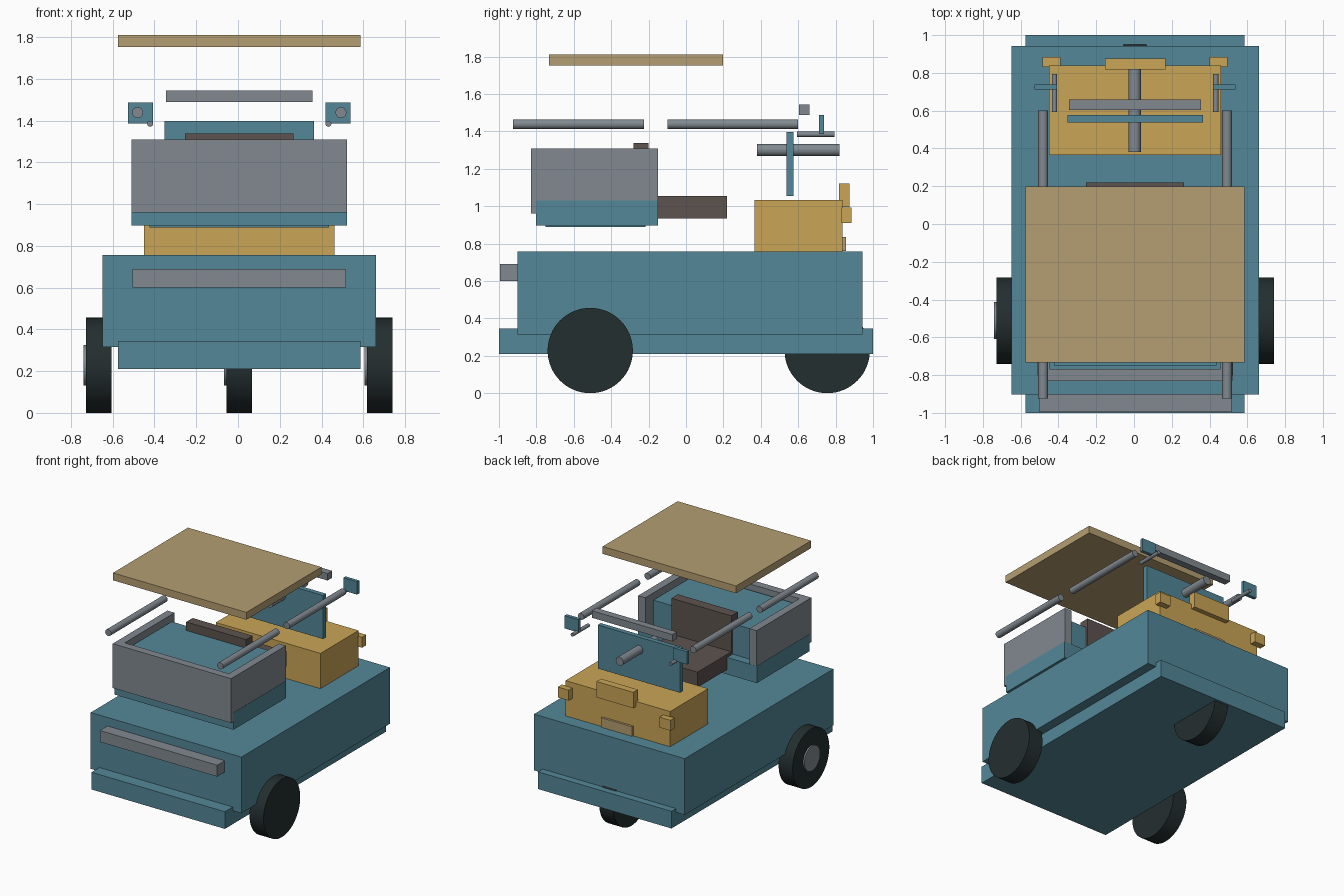
import bpy
import math

if "Cube" in bpy.data.objects:
    bpy.data.objects.remove(bpy.data.objects["Cube"])

CX = 0.006  # the vehicle's middle line (hubs stick out on one side only)


def material(name, r, g, b):
    def lin(c):
        c /= 255
        return c / 12.92 if c <= 0.04045 else ((c + 0.055) / 1.055) ** 2.4
    m = bpy.data.materials.new(name)
    m.diffuse_color = (lin(r), lin(g), lin(b), 1)
    m.use_nodes = True
    m.node_tree.nodes["Principled BSDF"].inputs["Base Color"].default_value = m.diffuse_color
    return m


BLUE = material("teal_blue", 83, 135, 152)
ORANGE = material("ochre", 202, 165, 86)
TAN = material("tan", 181, 158, 113)
GREY = material("grey", 129, 137, 144)
BLACK = material("tyre_black", 36, 46, 47)
BROWN = material("brown", 93, 83, 79)


def box(name, mat, x, y, z):
    """Box from (min, max) ranges; x is measured from the middle line."""
    bpy.ops.mesh.primitive_cube_add(size=1)
    o = bpy.context.object
    o.name = name
    o.location = (CX + sum(x) / 2, sum(y) / 2, sum(z) / 2)
    o.scale = (x[1] - x[0], y[1] - y[0], z[1] - z[0])
    o.data.materials.append(mat)
    return o


def rod(name, mat, centre, radius, length, axis, sides=32):
    """Smooth cylinder lying along x or y."""
    rot = (0, math.pi / 2, 0) if axis == "x" else (math.pi / 2, 0, 0)
    bpy.ops.mesh.primitive_cylinder_add(
        vertices=sides, radius=radius, depth=length, rotation=rot,
        location=(CX + centre[0], centre[1], centre[2]))
    o = bpy.context.object
    o.name = name
    o.data.materials.append(mat)
    bpy.ops.object.shade_smooth_by_angle(angle=math.radians(30))
    return o


# Body, chassis and bumper
box("body", BLUE, (-0.655, 0.655), (-0.902, 0.943), (0.315, 0.757))
box("chassis", BLUE, (-0.58, 0.58), (-1.0, 1.0), (0.21, 0.345))
box("bumper", GREY, (-0.51, 0.51), (-0.995, -0.90), (0.60, 0.69))

# Three wheels, each with a hub on its left side
for name, x, y in (("left", -0.673, -0.512), ("right", 0.673, -0.512),
                   ("centre", 0.0, 0.755)):
    rod(name + "_wheel", BLACK, (x, y, 0.228), 0.228, 0.122, "x", 64)
    rod(name + "_hub", GREY, (x - 0.036, y, 0.228), 0.098, 0.074, "x", 48)

# Ochre console with its lamps and plate
box("console", ORANGE, (-0.455, 0.455), (0.366, 0.838), (0.74, 1.034))
box("centre_lamp", ORANGE, (-0.16, 0.16), (0.818, 0.875), (0.995, 1.12))
box("number_plate", TAN, (-0.135, 0.135), (0.83, 0.855), (0.76, 0.835))

# Steering column, windscreen and header bar
rod("steering_column", GREY, (-0.002, 0.60, 1.30), 0.033, 0.44, "y")
box("windscreen", BLUE, (-0.358, 0.358), (0.538, 0.576), (1.055, 1.397))
box("header_bar", GREY, (-0.35, 0.35), (0.604, 0.66), (1.488, 1.543))

# Roof
box("roof", TAN, (-0.58, 0.58), (-0.733, 0.198), (1.752, 1.81))

# Passenger bench: base, cushion, back wall
box("bench_base", BLUE, (-0.517, 0.517), (-0.803, -0.149), (0.897, 1.03))
box("bench_cushion", BLUE, (-0.43, 0.43), (-0.75, -0.217), (0.888, 1.27))
box("bench_wall", GREY, (-0.515, 0.515), (-0.83, -0.768), (0.96, 1.308))

# Driver's seat
box("driver_seat", BROWN, (-0.26, 0.26), (-0.24, 0.22), (0.935, 1.055))
box("driver_backrest", BROWN, (-0.26, 0.26), (-0.28, -0.20), (0.96, 1.337))

# Parts repeated on both sides
for side, s in (("left", -1), ("right", 1)):
    def span(a, b):
        return tuple(sorted((s * a, s * b)))
    box(side + "_bench_arm", GREY, span(0.453, 0.515), (-0.78, -0.15), (0.96, 1.308))
    box(side + "_lamp", ORANGE, span(0.395, 0.49), (0.832, 0.884), (0.91, 0.992))
    box(side + "_mirror", BLUE, span(0.413, 0.532), (0.711, 0.738), (1.385, 1.486))
    rod(side + "_mirror_stalk", GREY, (s * 0.427, 0.694, 1.384), 0.014, 0.20, "y", 24)
    rod(side + "_front_rail", GREY, (s * 0.487, -0.575, 1.438), 0.026, 0.70, "y")
    rod(side + "_rear_rail", GREY, (s * 0.487, 0.25, 1.438), 0.026, 0.70, "y")
